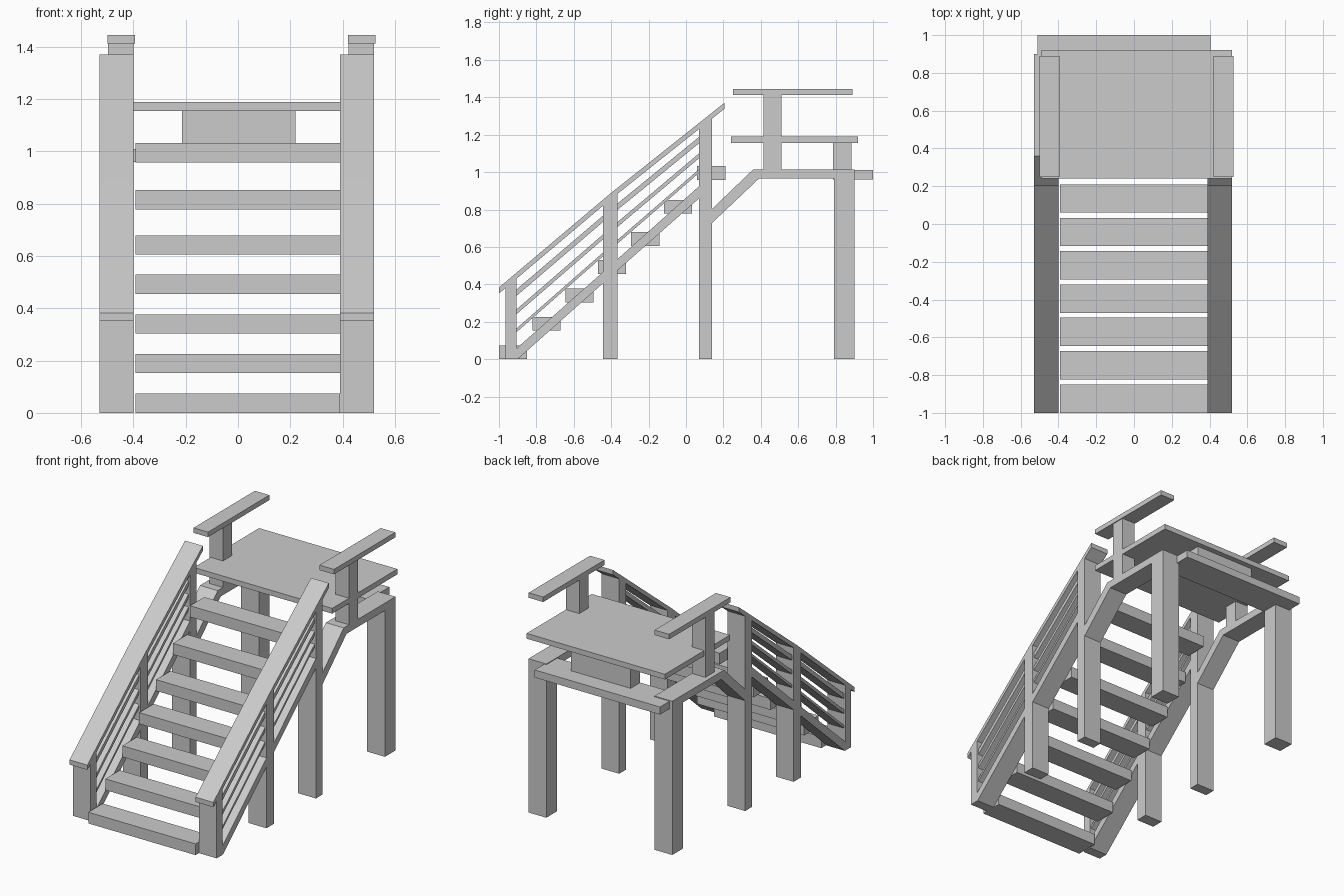
import bpy, bmesh

if "Cube" in bpy.data.objects:
    bpy.data.objects.remove(bpy.data.objects["Cube"])

SIDES = {"left": (-0.53, -0.40), "right": (0.39, 0.52)}


def prism(name, x0, x1, profile):
    """Extrude a (y, z) profile from x0 to x1."""
    bm = bmesh.new()
    face = bm.faces.new([bm.verts.new((x0, y, z)) for y, z in profile])
    ext = bmesh.ops.extrude_face_region(bm, geom=[face])
    verts = [g for g in ext["geom"] if isinstance(g, bmesh.types.BMVert)]
    bmesh.ops.translate(bm, vec=(x1 - x0, 0, 0), verts=verts)
    bmesh.ops.recalc_face_normals(bm, faces=bm.faces)
    mesh = bpy.data.meshes.new(name)
    bm.to_mesh(mesh)
    bm.free()
    obj = bpy.data.objects.new(name, mesh)
    bpy.context.collection.objects.link(obj)
    return obj


def box(name, x0, x1, y0, y1, z0, z1):
    return prism(name, x0, x1, [(y0, z0), (y1, z0), (y1, z1), (y0, z1)])


def height(line, y):
    """Height at y along a bent three-point line."""
    a, b, c = line
    p, q = (a, b) if y < b[0] else (b, c)
    return p[1] + (q[1] - p[1]) * (y - p[0]) / (q[0] - p[0])


def band(name, x0, x1, line, ys, thick):
    """Sloping bar below a line, bent at the middle post."""
    top = [(y, height(line, y)) for y in ys]
    return prism(name, x0, x1, top + [(y, z - thick) for y, z in reversed(top)])


RAIL = [(-1.0, 0.383), (-0.405, 0.885), (0.205, 1.37)]
STRINGER = [(-0.905, 0.055), (-0.405, 0.50), (0.11, 0.96)]
POSTS = [(-0.965, -0.905), (-0.445, -0.365), (0.07, 0.14)]

# stair treads
for i, (y, z) in enumerate([(-1, 0), (-0.822, 0.152), (-0.645, 0.303), (-0.47, 0.455),
                            (-0.293, 0.605), (-0.117, 0.778), (0.06, 0.958)]):
    box(f"tread_{i + 1}", -0.393, 0.39, y, y + 0.15, z, z + 0.074)

for side, (x0, x1) in SIDES.items():
    # handrail and its posts
    band(f"{side}_handrail", x0, x1, RAIL, [-1.0, -0.405, 0.205], 0.032)
    for i, (y0, y1) in enumerate(POSTS):
        prism(f"{side}_post_{i + 1}", x0, x1,
              [(y0, 0), (y1, 0), (y1, height(RAIL, y1) - 0.03),
               (y0, height(RAIL, y0) - 0.03)])
    # stair stringer, cut flat at the ground
    prism(f"{side}_stringer", x0, x1,
          [(-0.92, 0.0), (-0.90, 0.0), (-0.405, 0.44), (0.11, 0.895),
           (0.11, 0.96), (-0.405, 0.50), (-0.92, 0.045)])
    # slats between handrail and stringer
    for i, (t, thick) in enumerate([(0.22, 0.034), (0.48, 0.026), (0.73, 0.02)]):
        line = [(y, height(RAIL, y) * (1 - t) + height(STRINGER, y) * t)
                for y in (-0.935, -0.405, 0.105)]
        band(f"{side}_slat_{i + 1}", x0 + 0.01, x1 - 0.01, line,
             [-0.935, -0.405, 0.105], thick)
    # bent side beam and rear leg
    prism(f"{side}_side_beam", x0, x1,
          [(0.11, 0.70), (0.39, 0.965), (0.85, 0.965), (0.85, 1.015),
           (0.36, 1.015), (0.11, 0.775)])
    box(f"{side}_rear_leg", x0, x1, 0.79, 0.90, 0, 1.015)

# rear plank, seat support and seat board
box("rear_plank", -0.51, 0.405, 0.785, 1.0, 0.96, 1.01)
box("seat_support", -0.215, 0.22, 0.785, 0.885, 1.0, 1.16)
box("seat", -0.49, 0.52, 0.24, 0.92, 1.155, 1.19)

# armrests on posts
for side, x in (("left", -0.50), ("right", 0.42)):
    box(f"{side}_armrest", x, x + 0.106, 0.25, 0.89, 1.412, 1.445)
    box(f"{side}_armrest_post", x + 0.002, x + 0.1, 0.415, 0.51, 1.01, 1.415)
